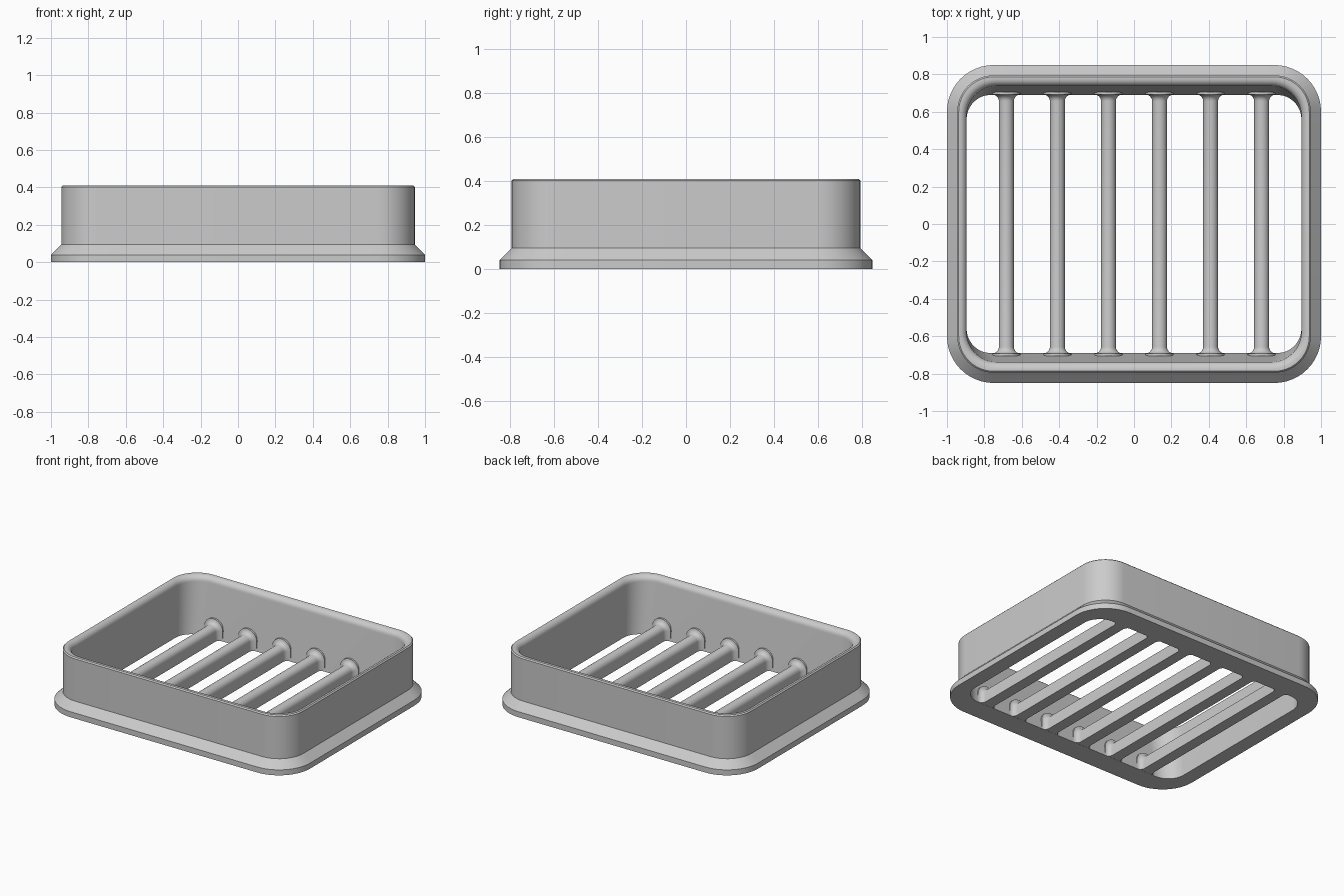
import bpy, bmesh, math

if "Cube" in bpy.data.objects:
    bpy.data.objects.remove(bpy.data.objects["Cube"], do_unlink=True)

grey = bpy.data.materials.new("light grey")
grey.use_nodes = True
colour = (0.6, 0.6, 0.6, 1)
grey.diffuse_color = colour
grey.node_tree.nodes["Principled BSDF"].inputs["Base Color"].default_value = colour


def rounded_rect(hx, hy, r, z, steps=12):
    """Counter-clockwise ring of points with rounded corners."""
    ring = []
    for corner, (sx, sy) in enumerate([(1, 1), (-1, 1), (-1, -1), (1, -1)]):
        for i in range(steps + 1):
            a = math.pi / 2 * (corner + i / steps)
            ring.append((sx * (hx - r) + r * math.cos(a),
                         sy * (hy - r) + r * math.sin(a), z))
    return ring


def loft(name, rings, closed):
    """Skin consecutive rings; either join last to first or cap both ends."""
    bm = bmesh.new()
    loops = [[bm.verts.new(p) for p in ring] for ring in rings]
    n = len(loops[0])
    pairs = list(zip(loops, loops[1:]))
    if closed:
        pairs.append((loops[-1], loops[0]))
    else:
        bm.faces.new(loops[0])
        bm.faces.new(loops[-1])
    for a, b in pairs:
        for i in range(n):
            j = (i + 1) % n
            bm.faces.new((a[i], a[j], b[j], b[i]))
    bmesh.ops.recalc_face_normals(bm, faces=bm.faces)
    mesh = bpy.data.meshes.new(name)
    bm.to_mesh(mesh)
    bm.free()
    obj = bpy.data.objects.new(name, mesh)
    bpy.context.collection.objects.link(obj)
    mesh.materials.append(grey)
    bpy.ops.object.select_all(action="DESELECT")
    obj.select_set(True)
    bpy.context.view_layer.objects.active = obj
    bpy.ops.object.shade_smooth_by_angle(angle=math.radians(35))
    return obj


# Tray wall: flared foot, upright outside, rolled rim, leaning inside
HEIGHT = 0.41
wall = [
    rounded_rect(1.0, 0.85, 0.25, 0),
    rounded_rect(1.0, 0.85, 0.25, 0.04),
    rounded_rect(0.945, 0.795, 0.195, 0.095),
    rounded_rect(0.945, 0.795, 0.195, HEIGHT - 0.008),
    rounded_rect(0.937, 0.787, 0.187, HEIGHT),
]
ROLL = 0.04
for i in range(7):
    a = math.pi / 2 * i / 6
    inset = ROLL * math.sin(a)
    wall.append(rounded_rect(0.935 - inset, 0.777 - inset, 0.2 - inset,
                             HEIGHT - ROLL * (1 - math.cos(a))))
wall.append(rounded_rect(0.895, 0.69, 0.13, 0))
loft("tray_wall", wall, closed=True)

# Drain bars: flat underside, round top, flared where they meet the wall
BAR_HALF, BAR_TOP, BAR_END, FILLET = 0.04, 0.11, 0.705, 0.035


def bar_section(x, y, grow):
    half = BAR_HALF + grow
    ring = [(x - half, y, 0.001), (x + half, y, 0.001)]
    for i in range(13):
        a = math.pi * i / 12
        ring.append((x + half * math.cos(a), y,
                     BAR_TOP - BAR_HALF + half * math.sin(a)))
    return ring


stations = [(BAR_END, FILLET)]
for i in range(7):
    a = math.pi / 2 * i / 6
    stations.append((0.692 - FILLET * math.sin(a), FILLET * (1 - math.cos(a))))
stations = [(BAR_END, FILLET)] + [
    (0.692 - FILLET * (1 - math.cos(math.pi / 2 * i / 6)),
     FILLET * (1 - math.sin(math.pi / 2 * i / 6))) for i in range(7)]
stations += [(-y, g) for y, g in reversed(stations)]

for n in range(6):
    x = (n - 2.5) * 0.273
    loft(f"drain_bar_{n + 1}", [bar_section(x, y, g) for y, g in stations], closed=False)
